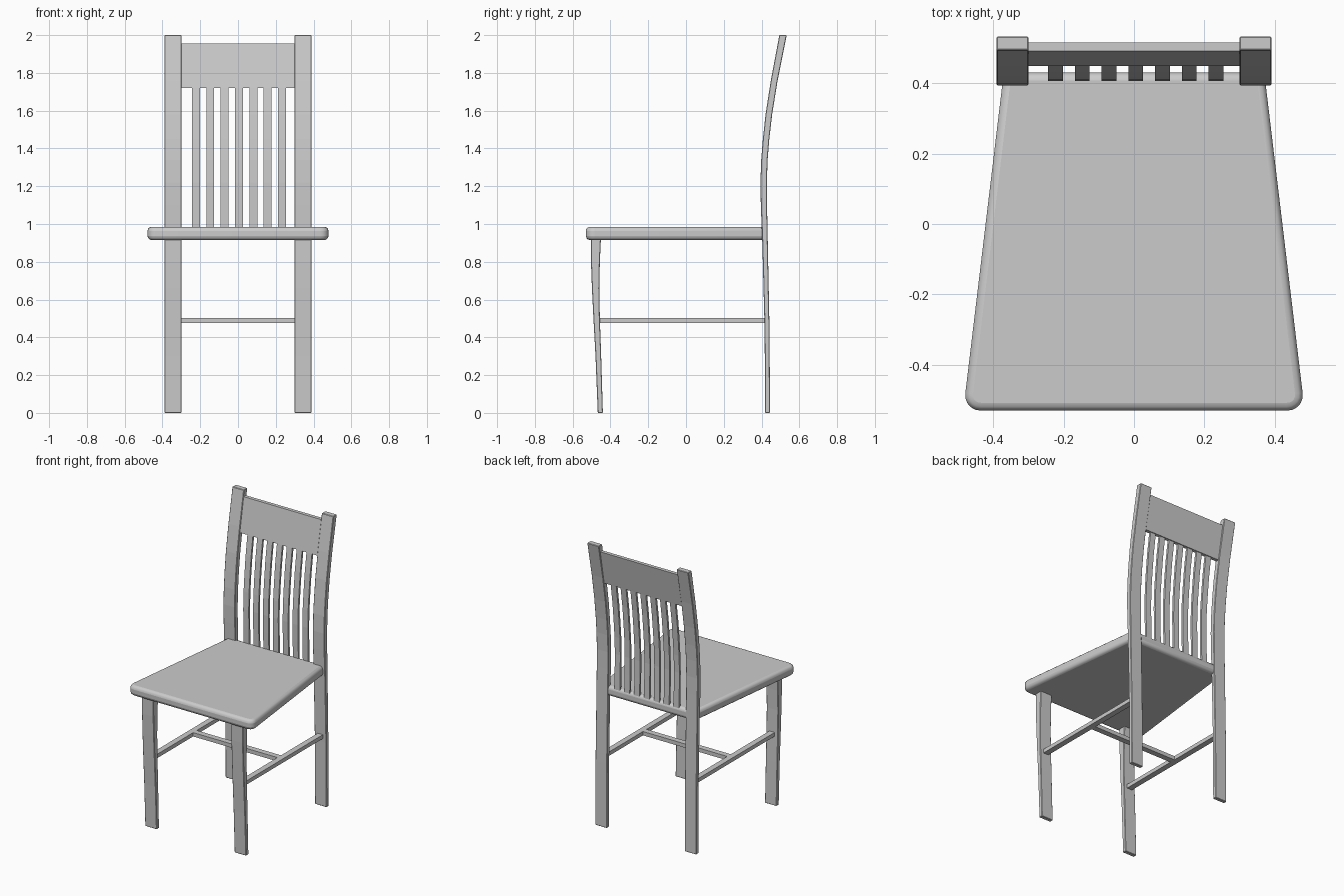
import bpy, bmesh

if "Cube" in bpy.data.objects:
    bpy.data.objects.remove(bpy.data.objects["Cube"])


def finish(name, bm, bevel=0.0, segments=1, smooth=False):
    bmesh.ops.recalc_face_normals(bm, faces=bm.faces)
    mesh = bpy.data.meshes.new(name)
    bm.to_mesh(mesh)
    bm.free()
    ob = bpy.data.objects.new(name, mesh)
    bpy.context.collection.objects.link(ob)
    if bevel:
        mod = ob.modifiers.new("edge_round", "BEVEL")
        mod.width, mod.segments = bevel, segments
        mod.limit_method, mod.angle_limit = "ANGLE", 0.7
    if smooth:
        bpy.ops.object.select_all(action="DESELECT")
        ob.select_set(True)
        bpy.context.view_layer.objects.active = ob
        bpy.ops.object.shade_smooth_by_angle(angle=0.6)
    return ob


def strip(name, x0, x1, sections, bevel=0.0):
    """Bar stacked from (front y, back y, z) sections, bottom to top."""
    bm = bmesh.new()
    rings = [[bm.verts.new(p) for p in ((x0, f, z), (x1, f, z), (x1, b, z), (x0, b, z))]
             for f, b, z in sections]
    for low, high in zip(rings, rings[1:]):
        for i in range(4):
            j = (i + 1) % 4
            bm.faces.new((low[i], low[j], high[j], high[i]))
    bm.faces.new(rings[0])
    bm.faces.new(rings[-1])
    return finish(name, bm, bevel)


# Side profiles: front y, back y, z
POST = [(0.419, 0.445, 0), (0.416, 0.442, 0.45), (0.404, 0.433, 0.9),
        (0.396, 0.429, 1.1), (0.394, 0.428, 1.22), (0.398, 0.432, 1.34),
        (0.407, 0.441, 1.45), (0.421, 0.456, 1.58), (0.449, 0.485, 1.76),
        (0.494, 0.533, 2.0)]
FRONT_LEG = [(-0.467, -0.440, 0), (-0.479, -0.449, 0.3), (-0.490, -0.456, 0.5),
             (-0.498, -0.459, 0.66), (-0.503, -0.456, 0.8), (-0.504, -0.450, 0.93)]
SLAT = [(0.412, 0.427, 0.95), (0.408, 0.423, 1.1), (0.406, 0.421, 1.22),
        (0.410, 0.425, 1.34), (0.419, 0.434, 1.45), (0.432, 0.447, 1.58),
        (0.456, 0.471, 1.75)]

# Legs, back posts and side stretchers
for side, (x0, x1) in (("left", (-0.39, -0.30)), ("right", (0.30, 0.39))):
    strip("back_post_" + side, x0, x1, POST, 0.003)
    strip("front_leg_" + side, x0, x1, FRONT_LEG, 0.003)
    xc = (x0 + x1) / 2
    strip("side_stretcher_" + side, xc - 0.02, xc + 0.02,
          [(-0.465, 0.425, 0.475), (-0.465, 0.425, 0.502)])

# Cross stretcher
strip("cross_stretcher", -0.33, 0.33, [(-0.03, 0.01, 0.475), (-0.03, 0.01, 0.502)])

# Top rail and slats
strip("top_rail", -0.31, 0.31, [(0.449, 0.473, 1.72), (0.491, 0.516, 1.955)])
for i in range(7):
    x = 0.005 + (i - 3) * 0.076
    strip(f"back_slat_{i + 1}", x - 0.021, x + 0.021, SLAT)

# Tapered seat with rounded front corners and edges
bm = bmesh.new()
outline = [(-0.485, -0.53), (0.485, -0.53), (0.37, 0.43), (-0.37, 0.43)]
base = bm.faces.new([bm.verts.new((x, y, 0.915)) for x, y in outline])
ext = bmesh.ops.extrude_face_region(bm, geom=[base])
bmesh.ops.translate(bm, vec=(0, 0, 0.07),
                    verts=[v for v in ext["geom"] if isinstance(v, bmesh.types.BMVert)])
corners = [e for e in bm.edges
           if abs(e.verts[0].co.z - e.verts[1].co.z) > 0.01 and e.verts[0].co.y < 0]
bmesh.ops.bevel(bm, geom=corners, offset=0.05, segments=5, profile=0.5, affect="EDGES")
finish("seat", bm, 0.022, 3, smooth=True)
